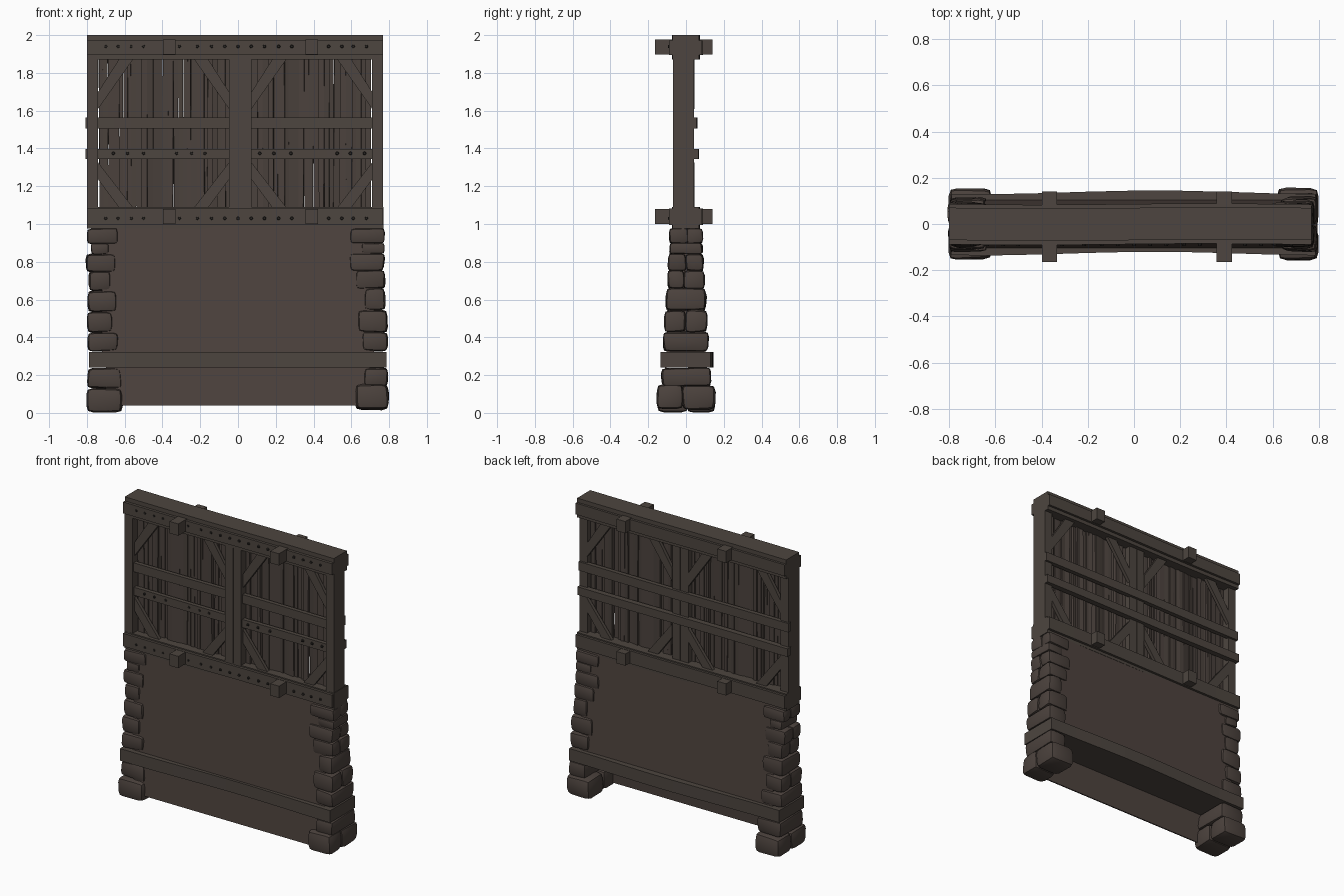
import bpy, bmesh, math, random
from mathutils import Vector, Matrix, noise

if "Cube" in bpy.data.objects:
    bpy.data.objects.remove(bpy.data.objects["Cube"])

random.seed(7)

def material(name, rgb):
    m = bpy.data.materials.new(name)
    m.diffuse_color = (*rgb, 1)
    m.use_nodes = True
    m.node_tree.nodes["Principled BSDF"].inputs["Base Color"].default_value = m.diffuse_color
    return m

WOOD = material("weathered_wood", (0.074, 0.060, 0.050))
PLANK = material("plank_wood", (0.070, 0.054, 0.046))
PLASTER = material("plaster", (0.076, 0.056, 0.048))
STONE = material("stone", (0.072, 0.055, 0.047))
IRON = material("dark_iron", (0.022, 0.019, 0.017))

def finish(name, bm, mat, smooth=False):
    bmesh.ops.recalc_face_normals(bm, faces=bm.faces)
    me = bpy.data.meshes.new(name)
    bm.to_mesh(me)
    bm.free()
    me.materials.append(mat)
    ob = bpy.data.objects.new(name, me)
    bpy.context.collection.objects.link(ob)
    if smooth:
        bpy.ops.object.select_all(action='DESELECT')
        ob.select_set(True)
        bpy.context.view_layer.objects.active = ob
        bpy.ops.object.shade_smooth_by_angle(angle=math.radians(35))
    return ob

def prism(bm, pts, y0, y1):
    """Extrude an (x, z) outline from y0 to y1."""
    a = [bm.verts.new((x, y0, z)) for x, z in pts]
    b = [bm.verts.new((x, y1, z)) for x, z in pts]
    bm.faces.new(a)
    bm.faces.new(b[::-1])
    n = len(pts)
    for i in range(n):
        bm.faces.new((a[i], b[i], b[(i + 1) % n], a[(i + 1) % n]))
    return a + b

def box(bm, x0, x1, y0, y1, z0, z1):
    return prism(bm, [(x0, z0), (x1, z0), (x1, z1), (x0, z1)], y0, y1)

def beam(bm, x0, x1, y0, y1, z0, z1, wave=0.006, phase=0.0, n=8):
    """Long hewn timber along x with a slight sideways sway."""
    rings = []
    for i in range(n + 1):
        x = x0 + (x1 - x0) * i / n
        d = wave * math.sin(4.2 * x + phase)
        rings.append([bm.verts.new((x, y + d, z)) for y, z in
                      ((y0, z0), (y1, z0), (y1, z1), (y0, z1))])
    for r, s in zip(rings, rings[1:]):
        for k in range(4):
            bm.faces.new((r[k], r[(k + 1) % 4], s[(k + 1) % 4], s[k]))
    bm.faces.new(rings[0])
    bm.faces.new(rings[-1][::-1])

# Tapered plaster wall, with a thin skirt below the base beam at the front
bm = bmesh.new()
for v in box(bm, -0.72, 0.72, -0.07, 0.07, 0.28, 0.99):
    if v.co.z < 0.5:
        v.co.y *= 1.5
finish("plaster_wall", bm, PLASTER)
bm = bmesh.new()
for v in box(bm, -0.70, 0.70, -0.108, -0.10, 0.04, 0.28):
    if v.co.z < 0.1:
        v.co.y -= 0.012
finish("plaster_skirt", bm, PLASTER)

# Horizontal timbers
for name, args in {
    "base_beam": (-0.79, 0.785, -0.128, 0.137, 0.24, 0.322, 0.008, 1.2),
    "middle_beam": (-0.80, 0.77, -0.07, 0.07, 0.975, 1.09, 0.003, 0.5),
    "top_beam": (-0.80, 0.767, -0.07, 0.07, 1.87, 2.0, 0.003, 0.0),
}.items():
    bm = bmesh.new()
    beam(bm, *args)
    finish(name, bm, WOOD)

# Face boards on both sides of the two upper beams
bm = bmesh.new()
for z0, z1 in ((0.995, 1.082), (1.895, 1.972)):
    for y0, y1 in ((-0.088, -0.06), (0.06, 0.086)):
        beam(bm, -0.80, 0.767, y0, y1, z0, z1, 0.003, 0.3)
finish("face_boards", bm, WOOD)

# Square cross pegs through the beams
bm = bmesh.new()
for x in (-0.365, 0.39):
    for z in (1.0, 1.897):
        box(bm, x - 0.033, x + 0.033, -0.165, 0.14, z, z + 0.08)
finish("cross_pegs", bm, WOOD)

# Upright posts
bm = bmesh.new()
for x0, x1 in ((-0.80, -0.74), (-0.048, 0.012), (0.014, 0.072), (0.71, 0.767)):
    box(bm, x0, x1, -0.07, 0.043, 1.05, 1.90)
finish("posts", bm, WOOD)

# Middle rails: split between posts at the front, full length at the back
RAILS = ((1.505, 1.565), (1.343, 1.398))
BAYS = ((-0.74, -0.048), (0.072, 0.71))
bm = bmesh.new()
for z0, z1 in RAILS:
    for x0, x1 in BAYS:
        beam(bm, x0, x1, -0.058, -0.03, z0, z1, 0.003, z0 * 9)
    beam(bm, -0.807, 0.767, 0.028, 0.058 if z0 > 1.5 else 0.066, z0, z1, 0.002, z0 * 9)
finish("rails", bm, WOOD)

# Corner braces, mirrored in each bay and on both faces
bm = bmesh.new()
for x0, x1 in BAYS:
    for px, s in ((x0, 1), (x1, -1)):
        for pz, t, h in ((1.88, -1, 0.27), (1.08, 1, 0.245)):
            pts = [(px, pz + t * (h - 0.09)), (px + s * 0.115, pz),
                   (px + s * 0.19, pz), (px, pz + t * h)]
            prism(bm, pts, -0.05, -0.028)
            prism(bm, pts, 0.022, 0.045)
finish("corner_braces", bm, WOOD)

# Thin uneven vertical planks, with the odd gap
bm = bmesh.new()
x = -0.735
while x < 0.70:
    w = random.uniform(0.020, 0.036)
    y = random.uniform(-0.016, 0.006)
    vs = box(bm, x, x + w, y - 0.010, y + 0.010, 1.06, 1.89)
    rot = Matrix.Rotation(random.uniform(-0.25, 0.25), 3, 'Z')
    tilt = Matrix.Rotation(random.uniform(-0.007, 0.007), 3, 'Y')
    bmesh.ops.rotate(bm, verts=vs, cent=(x + w / 2, y, 1.47), matrix=rot @ tilt)
    x += w + random.choice((-0.004, -0.002, 0.0, 0.001))
finish("planks", bm, PLANK)

# Iron bolt heads along boards and rails
BEAM_X = (-0.70, -0.635, -0.565, -0.50, -0.31, -0.215, -0.14, -0.07, 0, 0.07,
          0.14, 0.215, 0.285, 0.48, 0.55, 0.61, 0.68)
RAIL_X = (-0.66, -0.585, -0.50, -0.325, -0.245, -0.175,
          0.115, 0.19, 0.28, 0.525, 0.595, 0.67)
bm = bmesh.new()
for xs, z, y in ((BEAM_X, 1.94, -0.089), (BEAM_X, 1.03, -0.089), (RAIL_X, 1.374, -0.06)):
    for x in xs:
        m = Matrix.Translation((x, y, z)) @ Matrix.Rotation(math.pi / 2, 4, 'X')
        bmesh.ops.create_cone(bm, cap_ends=True, segments=8, radius1=0.010,
                              radius2=0.007, depth=0.012, matrix=m)
finish("bolts", bm, IRON)

# Rough rounded stones: (bottom, top, inner edge, outer edge) for each row
LEFT = ((0.0, 0.13, 0.61, 0.80), (0.13, 0.24, 0.615, 0.80), (0.325, 0.425, 0.63, 0.80),
        (0.425, 0.535, 0.665, 0.80), (0.53, 0.65, 0.64, 0.80), (0.645, 0.75, 0.67, 0.79),
        (0.745, 0.84, 0.65, 0.805), (0.84, 0.90, 0.68, 0.78), (0.895, 0.978, 0.635, 0.80))
RIGHT = ((0.015, 0.15, 0.62, 0.80), (0.14, 0.24, 0.665, 0.795), (0.325, 0.43, 0.655, 0.795),
         (0.425, 0.545, 0.63, 0.795), (0.54, 0.66, 0.67, 0.78), (0.655, 0.755, 0.625, 0.78),
         (0.75, 0.845, 0.59, 0.775), (0.84, 0.90, 0.655, 0.775), (0.895, 0.978, 0.595, 0.775))
HALF_Y = (0.155, 0.132, 0.122, 0.115, 0.107, 0.099, 0.095, 0.088, 0.09)
SPLIT = (0, 3, 5, 6, 8)

def stone(bm, lo, hi):
    lo, hi = Vector(lo), Vector(hi)
    size, mid = hi - lo, (lo + hi) / 2
    tmp = bmesh.new()
    bmesh.ops.create_cube(tmp, size=1)
    for v in tmp.verts:
        v.co = Vector(c * s * random.uniform(0.92, 1.04) for c, s in zip(v.co, size))
    bmesh.ops.bevel(tmp, geom=tmp.edges[:], offset=min(size) * 0.27, segments=2,
                    profile=0.6, affect='EDGES')
    for v in tmp.verts:
        v.co += mid + noise.noise_vector((v.co + mid) * 14) * 0.004
        v.co.z = max(v.co.z, 0.0)
    me = bpy.data.meshes.new("tmp")
    tmp.to_mesh(me)
    tmp.free()
    bm.from_mesh(me)
    bpy.data.meshes.remove(me)

for name, rows, s in (("left_quoin_stones", LEFT, -1), ("right_quoin_stones", RIGHT, 1)):
    bm = bmesh.new()
    for i, (z0, z1, xi, xo) in enumerate(rows):
        x0, x1 = sorted((s * xi, s * xo))
        h = HALF_Y[i]
        cut = random.uniform(-0.02, 0.02)
        spans = ((-h, cut + 0.004), (cut - 0.004, h)) if i in SPLIT else ((-h, h),)
        for y0, y1 in spans:
            stone(bm, (x0, y0, z0), (x1, y1, z1))
    finish(name, bm, STONE, smooth=True)
